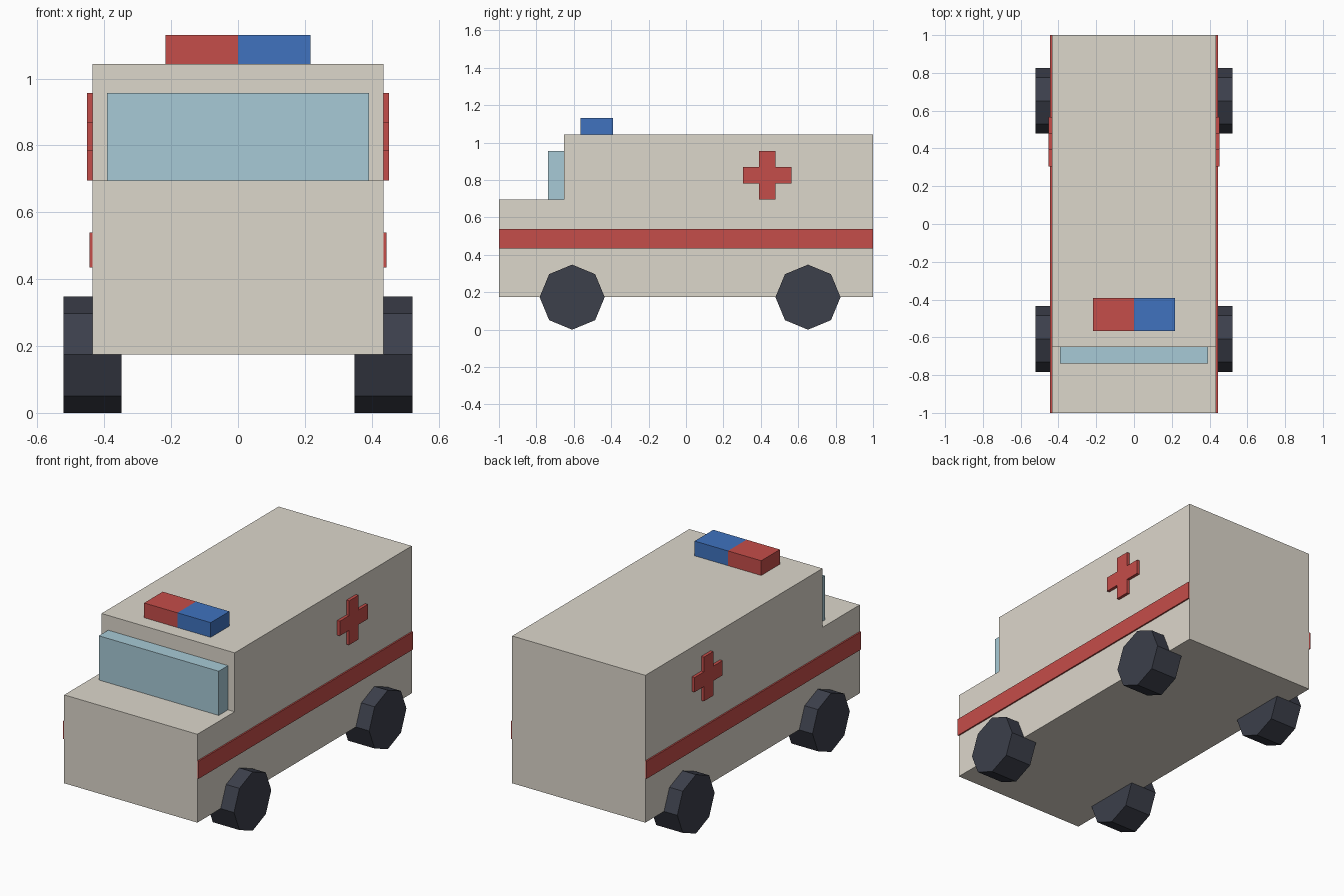
import bpy, bmesh, math
from mathutils import Matrix

if "Cube" in bpy.data.objects:
    bpy.data.objects.remove(bpy.data.objects["Cube"])

U = 2 / 23  # design unit: the van is 23 units long


def material(name, rgb):
    m = bpy.data.materials.new(name)
    m.diffuse_color = (*rgb, 1)
    m.use_nodes = True
    m.node_tree.nodes["Principled BSDF"].inputs["Base Color"].default_value = m.diffuse_color
    return m


CREAM = material("cream_paint", (0.72, 0.68, 0.60))
RED = material("red_paint", (0.56, 0.075, 0.067))
BLUE = material("blue_light", (0.05, 0.17, 0.52))
GLASS = material("glass", (0.39, 0.59, 0.67))
RUBBER = material("rubber", (0.045, 0.05, 0.07))


def finish(name, bm, mat):
    bmesh.ops.recalc_face_normals(bm, faces=bm.faces)
    mesh = bpy.data.meshes.new(name)
    bm.to_mesh(mesh)
    bm.free()
    mesh.materials.append(mat)
    obj = bpy.data.objects.new(name, mesh)
    bpy.context.collection.objects.link(obj)
    return obj


def extrude_profile(name, points, x0, x1, mat):
    """Extrude a (y, z) outline from x0 to x1, all in design units."""
    bm = bmesh.new()
    face = bm.faces.new([bm.verts.new((x0 * U, y * U, z * U)) for y, z in points])
    ext = bmesh.ops.extrude_face_region(bm, geom=[face])["geom"]
    verts = [v for v in ext if isinstance(v, bmesh.types.BMVert)]
    bmesh.ops.translate(bm, verts=verts, vec=((x1 - x0) * U, 0, 0))
    return finish(name, bm, mat)


def box(name, x, y, z, mat):
    outline = [(y[0], z[0]), (y[1], z[0]), (y[1], z[1]), (y[0], z[1])]
    return extrude_profile(name, outline, x[0], x[1], mat)


def wheel(name, x, y):
    bm = bmesh.new()
    turn = Matrix.Translation((x * U, y * U, 2 * U)) @ Matrix.Rotation(math.pi / 2, 4, 'Y')
    bmesh.ops.create_cone(bm, cap_ends=True, segments=8, radius1=2 * U,
                          radius2=2 * U, depth=2 * U, matrix=turn)
    return finish(name, bm, RUBBER)


# Body with low bonnet
extrude_profile("body", [(-11.5, 2), (11.5, 2), (11.5, 12), (-7.5, 12),
                         (-7.5, 8), (-11.5, 8)], -5, 5, CREAM)

# Windscreen
box("windscreen", (-4.5, 4.5), (-8.5, -7.5), (8, 11), GLASS)

# Roof lights
box("red_roof_light", (-2.5, 0), (-6.5, -4.5), (12, 13), RED)
box("blue_roof_light", (0, 2.5), (-6.5, -4.5), (12, 13), BLUE)

# Cross outline, centred at y = 5, z = 9.5
a, b = 0.5, 1.5
cross = [(5 + y, 9.5 + z) for y, z in
         [(-a, -b), (a, -b), (a, -a), (b, -a), (b, a), (a, a),
          (a, b), (-a, b), (-a, a), (-b, a), (-b, -a), (-a, -a)]]

# Stripes, crosses and wheels on both sides
for side, s in (("left", -1), ("right", 1)):
    box(f"{side}_stripe", (5 * s, 5.1 * s), (-11.5, 11.5), (5, 6.2), RED)
    extrude_profile(f"{side}_cross", cross, 5 * s, 5.2 * s, RED)
    wheel(f"front_{side}_wheel", 5 * s, -7)
    wheel(f"rear_{side}_wheel", 5 * s, 7.5)
